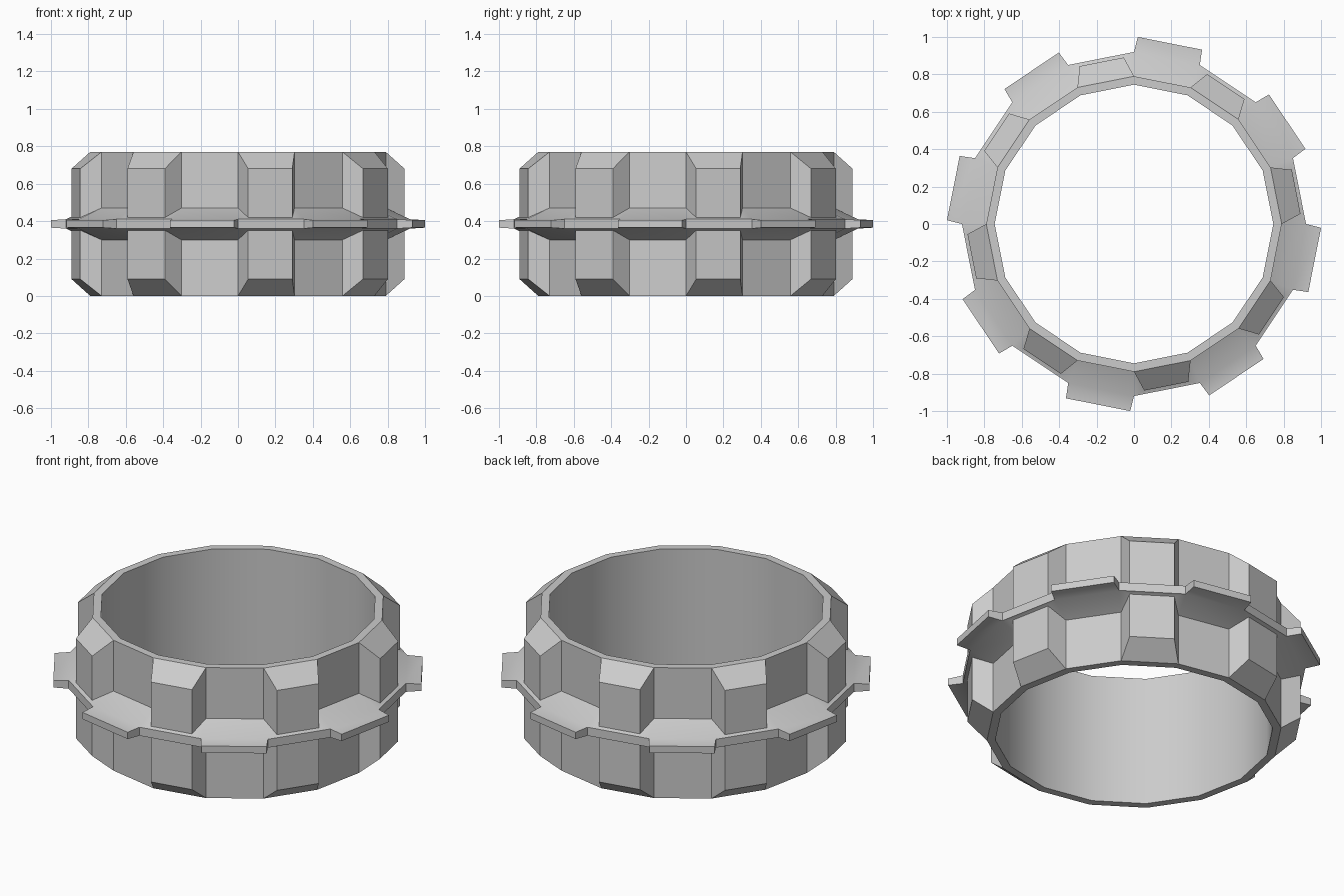
import bpy, bmesh
from math import pi, cos, sin
from mathutils import Vector, Matrix

if "Cube" in bpy.data.objects:
    bpy.data.objects.remove(bpy.data.objects["Cube"])

MID, TOP = 0.385, 0.77       # half height and full height
HALF = pi / 16               # half of one of 16 segments


def ring(r, z):
    """Pair of points on the two boundary planes of a segment."""
    return pair(r * cos(HALF), r * sin(HALF), z)


def pair(n, t, z):
    """Pair of points mirrored across the segment's centre line."""
    return (Vector((n, -t, z)), Vector((n, t, z)))


# shared section points
inner_mid, inner_top = ring(0.745, MID), ring(0.745, TOP)
wall_top, wall_low = ring(0.79, TOP), ring(0.79, 0.47)
rim, rim_mid = ring(0.92, 0.41), ring(0.92, MID)
# tread lug and flange tooth corners
lug_top, lug_low = pair(0.884, 0.12, 0.68), pair(0.884, 0.12, 0.419)
tooth, tooth_mid = pair(0.985, 0.175, 0.405), pair(0.985, 0.175, MID)


def span(*rows):
    """Faces across the segment between consecutive rows."""
    return [(a[0], a[1], b[1], b[0]) for a, b in zip(rows, rows[1:])]


def sides(*rows):
    """The same polygon on both sides of the segment."""
    return [tuple(r[i] for r in rows) for i in (0, 1)]


# upper half of a lug segment and of a toothed gap segment
lug_segment = (span(inner_mid, inner_top, wall_top, lug_top, lug_low, rim, rim_mid)
               + sides(wall_top, lug_top, lug_low, wall_low)
               + sides(wall_low, lug_low, rim))
gap_segment = (span(inner_mid, inner_top, wall_top, wall_low, rim, tooth, tooth_mid)
               + sides(rim, tooth, tooth_mid, rim_mid))

bm = bmesh.new()
for k in range(16):
    turn = Matrix.Rotation(HALF * (2 * k + 1), 3, 'Z')
    for face in (gap_segment if k % 2 else lug_segment):
        pts = [turn @ p for p in face]
        bm.faces.new([bm.verts.new(p) for p in pts])
        # mirrored lower half
        bm.faces.new([bm.verts.new((p.x, p.y, TOP - p.z)) for p in reversed(pts)])

bmesh.ops.remove_doubles(bm, verts=bm.verts[:], dist=0.0005)
bmesh.ops.recalc_face_normals(bm, faces=bm.faces[:])
# merge the coplanar halves along the middle
bmesh.ops.dissolve_limit(bm, angle_limit=0.005, verts=bm.verts[:], edges=bm.edges[:])

mesh = bpy.data.meshes.new("lugged_ring")
bm.to_mesh(mesh)
bm.free()
obj = bpy.data.objects.new("lugged_ring", mesh)
bpy.context.collection.objects.link(obj)
bpy.context.view_layer.objects.active = obj
obj.select_set(True)
bpy.ops.object.shade_smooth_by_angle(angle=pi / 6)
